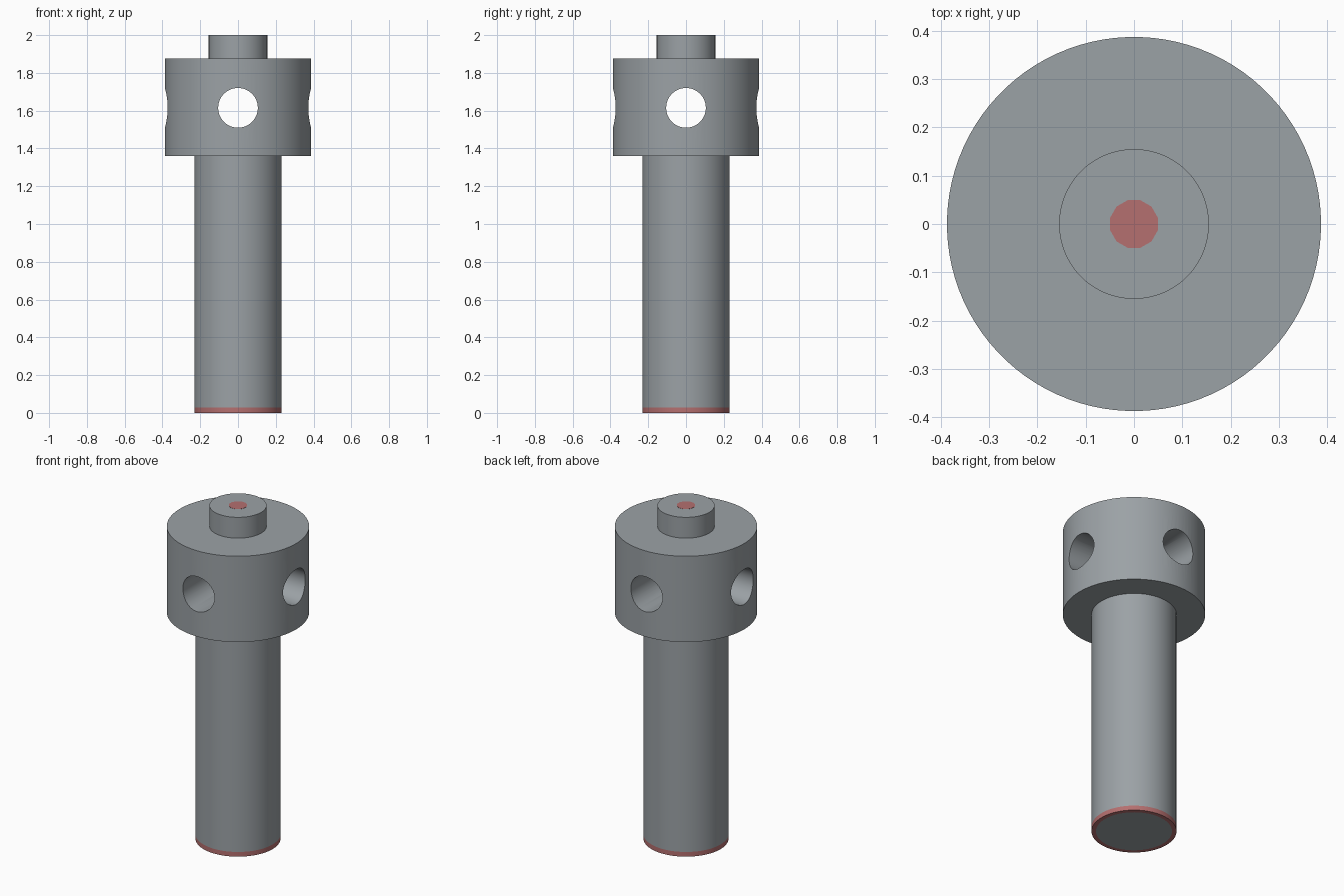
import bpy, bmesh, math
from mathutils import Matrix

if "Cube" in bpy.data.objects:
    bpy.data.objects.remove(bpy.data.objects["Cube"])


def material(name, rgb):
    m = bpy.data.materials.new(name)
    m.diffuse_color = (*rgb, 1)
    m.use_nodes = True
    m.node_tree.nodes["Principled BSDF"].inputs["Base Color"].default_value = m.diffuse_color
    return m


STEEL = material("steel grey", (0.33, 0.36, 0.38))
RED = material("dull red", (0.46, 0.16, 0.16))
SIDES = 96


def lathe(name, profile, mats, sides=SIDES):
    """Revolve (radius, z, material of the band that follows) points."""
    bm = bmesh.new()
    rings = []
    for r, z, _ in profile:
        if r == 0:
            rings.append([bm.verts.new((0, 0, z))] * sides)
        else:
            rings.append([bm.verts.new((r * math.cos(a), r * math.sin(a), z))
                          for a in (2 * math.pi * (i + 0.5) / sides for i in range(sides))])
    for k in range(len(rings) - 1):
        lo, hi = rings[k], rings[k + 1]
        for i in range(sides):
            j = (i + 1) % sides
            corners = list(dict.fromkeys((lo[i], lo[j], hi[j], hi[i])))
            bm.faces.new(corners).material_index = profile[k][2]
    bmesh.ops.recalc_face_normals(bm, faces=bm.faces)
    mesh = bpy.data.meshes.new(name)
    bm.to_mesh(mesh)
    bm.free()
    for m in mats:
        mesh.materials.append(m)
    ob = bpy.data.objects.new(name, mesh)
    bpy.context.collection.objects.link(ob)
    return ob


def smooth(ob):
    bpy.ops.object.select_all(action='DESELECT')
    ob.select_set(True)
    bpy.context.view_layer.objects.active = ob
    bpy.ops.object.shade_smooth_by_angle(angle=math.radians(30))


# Whole screw body: red-rimmed shaft, wide head and top boss
body = lathe("capstan_screw", [
    (0, 0, 0), (0.207, 0, 1), (0.231, 0, 1), (0.231, 0.028, 0),
    (0.231, 1.36, 0), (0.387, 1.36, 0), (0.387, 1.875, 0),
    (0.155, 1.875, 0), (0.155, 2.0, 0), (0, 2.0, 0)], [STEEL, RED])

# Two crossing bores through the head
for axis in "XY":
    cutter = lathe("bore_cutter_" + axis.lower(),
                   [(0, -0.6, 0), (0.105, -0.6, 0), (0.105, 0.6, 0), (0, 0.6, 0)], [STEEL], 64)
    turn = Matrix.Rotation(math.pi / 2, 4, "Y" if axis == "X" else "X")
    cutter.data.transform(Matrix.Translation((0, 0, 1.615)) @ turn)
    cutter.hide_render = True
    cutter.hide_set(True)
    cut = body.modifiers.new("bore_" + axis, 'BOOLEAN')
    cut.operation = 'DIFFERENCE'
    cut.solver = 'EXACT'
    cut.object = cutter
bpy.context.view_layer.objects.active = body
body.select_set(True)
for name in [m.name for m in body.modifiers]:
    bpy.ops.object.modifier_apply(modifier=name)
for ob in [o for o in bpy.data.objects if o is not body and o != body]:
    bpy.data.objects.remove(ob)
smooth(body)

# Small red dot on the boss
lathe("centre_mark", [(0, 1.999, 0), (0.051, 1.999, 0), (0.051, 2.001, 0), (0, 2.001, 0)], [RED], 12)
